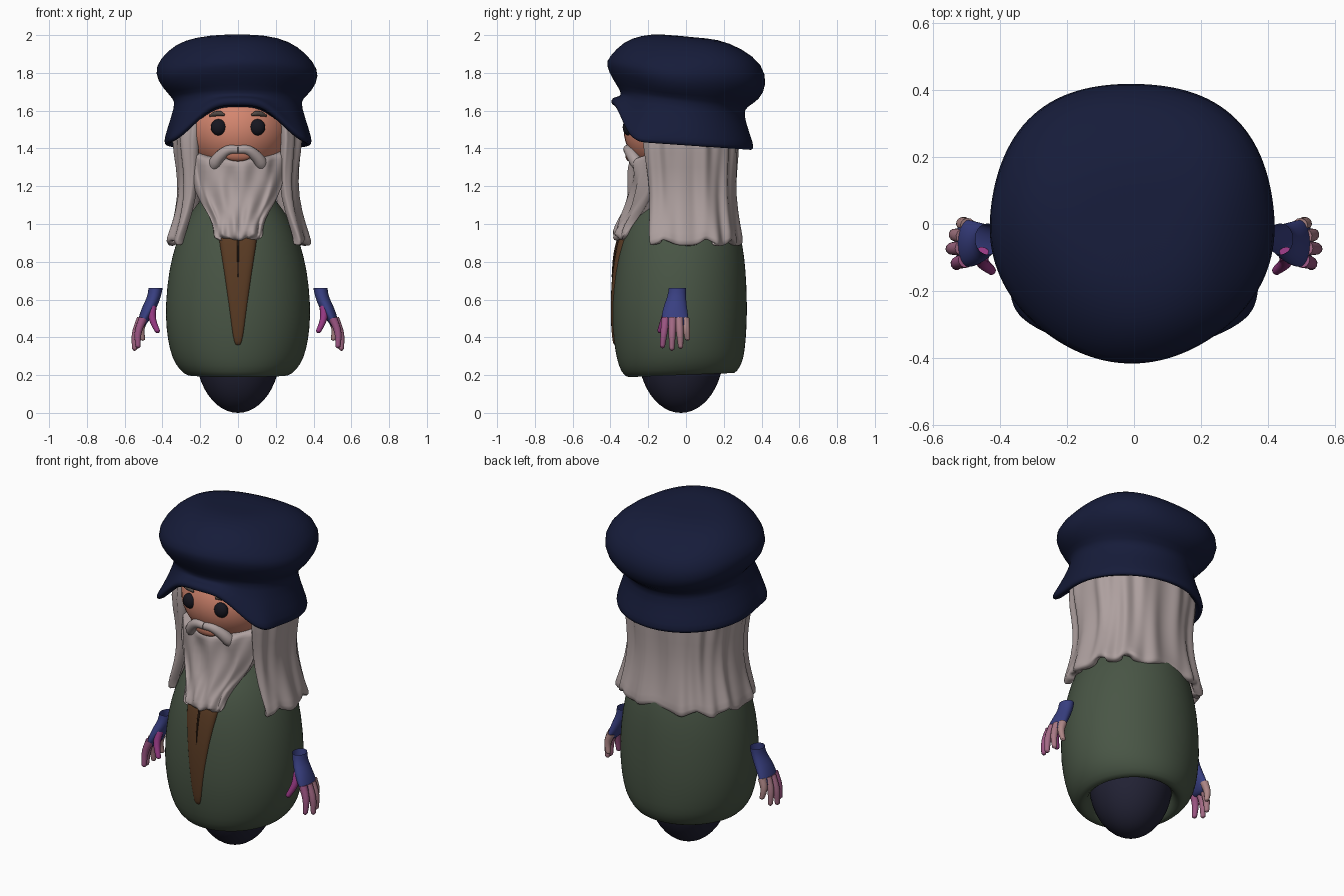
import bpy, bmesh
from math import sin, cos, pi, exp, copysign

if "Cube" in bpy.data.objects:
    bpy.data.objects.remove(bpy.data.objects["Cube"])

mats = {}


def paint(ob, color):
    if color not in mats:
        mats[color] = bpy.data.materials.new("paint_%d" % len(mats))
        mats[color].diffuse_color = (*color, 1)
    ob.data.materials.append(mats[color])


def power(v, e):
    return copysign(abs(v) ** e, v)


def loft(name, rings, color, n=48, cut=False, caps=(True, True), e=1.0, warp=None, thick=0):
    """Skin over rings (z, half width, front y, back y[, cut angle]), listed bottom to top.
    Angle 0 is the front; cut leaves the front open; warp moves each point."""
    bm = bmesh.new()
    rows = []
    for k, (z, rx, yf, yb, *gap) in enumerate(rings):
        row = []
        for i in range(n + 1 if cut else n):
            a = gap[0] + (2 * pi - 2 * gap[0]) * i / n if cut else 2 * pi * i / n
            s, c = power(sin(a), e), power(cos(a), e)
            p = (rx * s, (yf + yb) / 2 - (yb - yf) / 2 * c, z)
            row.append(bm.verts.new(warp(k, a, *p) if warp else p))
        rows.append(row)
    for lo, hi in zip(rows, rows[1:]):
        m = len(lo)
        for i in range(m - 1 if cut else m):
            j = (i + 1) % m
            bm.faces.new((lo[i], lo[j], hi[j], hi[i]))
    if not cut:
        if caps[0]:
            bm.faces.new(rows[0][::-1])
        if caps[1]:
            bm.faces.new(rows[-1])
    me = bpy.data.meshes.new(name)
    bm.to_mesh(me)
    bm.free()
    me.polygons.foreach_set("use_smooth", [True] * len(me.polygons))
    ob = bpy.data.objects.new(name, me)
    bpy.context.collection.objects.link(ob)
    if thick:
        so = ob.modifiers.new("thickness", "SOLIDIFY")
        so.thickness, so.offset = thick, -1
    ob.modifiers.new("smooth", "SUBSURF").levels = 1
    ob.modifiers["smooth"].render_levels = 1
    paint(ob, color)


def ball(name, loc, size, color):
    bpy.ops.mesh.primitive_uv_sphere_add(segments=40, ring_count=24, location=loc)
    ob = bpy.context.object
    ob.name, ob.scale = name, size
    bpy.ops.object.shade_smooth()
    paint(ob, color)


def tube(name, pts, color):
    """Tapered strand through points (x, y, z, radius)."""
    cu = bpy.data.curves.new(name, "CURVE")
    cu.dimensions, cu.bevel_depth, cu.bevel_resolution = "3D", 1, 4
    cu.resolution_u, cu.use_fill_caps = 6, True
    sp = cu.splines.new("BEZIER")
    sp.bezier_points.add(len(pts) - 1)
    for b, p in zip(sp.bezier_points, pts):
        b.co, b.radius = p[:3], p[3]
        b.handle_left_type = b.handle_right_type = "AUTO"
    ob = bpy.data.objects.new(name, cu)
    bpy.context.collection.objects.link(ob)
    paint(ob, color)


NAVY, DARK, GREEN = (.008, .0115, .042), (.016, .016, .035), (.066, .092, .06)
HAIR, SKIN, BROWN = (.42, .35, .345), (.66, .24, .16), (.1, .043, .017)

# Base and coat
ball("base", (0, -.027, .33), (.225, .228, .33), DARK)
loft("coat", [(.32, .2, -.22, .17), (.23, .22, -.25, .2), (.188, .25, -.285, .24), (.195, .285, -.325, .27),
              (.25, .333, -.357, .3), (.33, .362, -.376, .312), (.45, .382, -.39, .322), (.58, .384, -.392, .324),
              (.75, .368, -.38, .318), (.9, .33, -.352, .3), (1.0, .287, -.317, .27),
              (1.08, .237, -.272, .23), (1.16, .17, -.2, .17), (1.25, .12, -.15, .12)], GREEN, caps=(False, True),
     warp=lambda k, a, x, y, z: (x, y, z + (.04 * (y + .2) if 1 < k < 5 else 0)))

# Shirt strip down the front, with its crease
loft("shirt_strip", [(.355, .01, -.38, -.33), (.37, .022, -.388, -.34), (.45, .036, -.397, -.34), (.6, .056, -.4, -.33),
                     (.75, .076, -.391, -.32), (.9, .1, -.366, -.27), (1.0, .115, -.332, -.22)],
     BROWN, n=24, e=.6)
tube("shirt_crease", [(0, -.392, .72, .002), (0, -.379, .84, .005), (0, -.35, .96, .006)], (.03, .014, .007))

# Head and face
ball("head", (0, -.05, 1.5), (.275, .28, .25), SKIN)
ball("mouth", (0, -.3, 1.358), (.066, .02, .026), (.4, .14, .09))
for side, s in (("left", -1), ("right", 1)):
    ball("eye_" + side, (s * .103, -.305, 1.512), (.041, .03, .043), (.008, .008, .014))
    tube("eyebrow_" + side, [(s * .072, -.315, 1.577, .005), (s * .092, -.31, 1.584, .013),
                             (s * .125, -.297, 1.582, .013), (s * .15, -.284, 1.572, .005)], (.09, .07, .06))
    # Moustache half, sinking into the beard
    tube("moustache_" + side, [(0, -.31, 1.393, .022), (s * .045, -.306, 1.393, .025), (s * .085, -.288, 1.368, .03),
                               (s * .12, -.262, 1.325, .034), (s * .14, -.215, 1.26, .02)], HAIR)


# Beard: clumped strands, a lobed tip and an upper edge rising to the ears
def beard_warp(k, a, x, y, z):
    g = 1 + .035 * sin(9 * a + .5 * k) * (k < 8)
    if y < -.12 and k < 8:
        y -= .011 * sin(9 * a + 1.2 * k) + .008 * sin(14 * a - 1.1 * k)
    if k < 2:
        z += .02 * (1 - abs(cos(2.5 * a)))
    if k >= 7:
        z += .055 * (1 - cos(a))
    return x * g, y, z


loft("beard", [(.905, .085, -.36, -.29), (.925, .132, -.383, -.26), (.96, .126, -.38, -.23),
               (1.03, .14, -.348, -.18), (1.1, .188, -.318, -.1), (1.2, .236, -.298, -.03), (1.28, .25, -.298, .02),
               (1.325, .252, -.303, .05), (1.345, .246, -.288, .05), (1.345, .21, -.22, .05)],
     HAIR, n=64, warp=beard_warp)


# Long hair: a thick curtain open at the face, fluted, with a scalloped hem
def hair_warp(k, a, x, y, z):
    g = 1 + .024 * sin(13 * a + .5 * k) + .016 * sin(22 * a - .4 * k)
    if k < 3:
        z += (.035 - .01 * k) * (1 - abs(sin(5 * a))) - .012
        g += .015 * abs(sin(5 * a))
    return x * g, y * g, z


loft("hair", [(.89, .368, -.3, .29, .98), (.92, .374, -.3, .295, .96), (1.0, .346, -.285, .278, .9),
              (1.15, .312, -.268, .26, .82), (1.3, .318, -.28, .266, .79), (1.45, .345, -.305, .28, .75),
              (1.6, .325, -.28, .265, .75)], HAIR, n=96, cut=True, e=.8, warp=hair_warp, thick=.05)


# Soft cap: arched brim with lowered corners, pinched band, lumpy puffed crown
def cap_warp(k, a, x, y, z):
    t = min(a, 2 * pi - a)
    if 1 <= k <= 4:
        z += .025 * cos(a) + .185 * exp(-(t / .62) ** 4) * (1 - .15 * (k == 4))
        x *= 1 + (.22 if k < 4 else .12) * exp(-((t - .77) / .32) ** 2)
    else:
        z += (.045 if k < 9 else .01) * cos(a)
    if k >= 7:
        g = 1 + .035 * sin(2 * a) ** 2 * (t > pi / 2) + .008 * sin(5 * a + k)
        x, y = x * g, y * g
        z += .012 * sin(3 * a + 1) * (k < 11)
    return x - (.005 if k > 6 else 0), y, z


loft("cap", [(1.57, .29, -.29, .26), (1.425, .35, -.35, .315), (1.412, .38, -.382, .348), (1.432, .394, -.4, .362),
             (1.49, .38, -.392, .342), (1.63, .332, -.338, .302), (1.665, .342, -.35, .32),
             (1.71, .395, -.385, .39), (1.79, .438, -.425, .433), (1.865, .41, -.405, .41),
             (1.945, .325, -.335, .3), (1.99, .22, -.235, .17), (1.997, .1, -.13, .04)],
     NAVY, n=64, warp=cap_warp)

# Hands: open wrist, palm, thumb and four fingers
tips = [(.425, -.14, .43), (.53, -.125, .35), (.548, -.075, .337), (.535, -.028, .347), (.505, .008, .388)]
roots = [(.455, -.09, .56), (.503, -.108, .5), (.513, -.072, .5), (.51, -.037, .5), (.497, -.005, .5)]
names = ["thumb", "index", "middle", "ring", "little"]
for side, s in (("left", -1), ("right", 1)):
    loft("palm_" + side, [(.45, .018, -.115, .005), (.48, .028, -.13, .015), (.52, .036, -.13, .012),
                          (.57, .04, -.118, .004), (.62, .036, -.097, 0), (.66, .038, -.092, .002)],
         (.04, .05, .22), n=20, caps=(True, False),
         warp=lambda k, a, x, y, z: (x + s * (.437 + .45 * max(0, .63 - z)), y, z))
    for i, (r, t) in enumerate(zip(roots, tips)):
        mid = [(p + q) / 2 for p, q in zip(r, t)]
        end = [q + .1 * (q - p) for p, q in zip(mid, t)]
        f = i / 4
        tube("finger_%s_%s" % (names[i], side),
             [(s * r[0], r[1], r[2], .023), (s * (mid[0] + .012), mid[1], mid[2], .019),
              (s * t[0], t[1], t[2], .013), (s * end[0], end[1], end[2], .004)],
             (.3 + .12 * f, .04 + .2 * f, .22 + .02 * f))

for m in bpy.data.materials:
    if m.users and not m.is_grease_pencil:
        m.use_nodes = True
        m.node_tree.nodes["Principled BSDF"].inputs["Base Color"].default_value = m.diffuse_color
